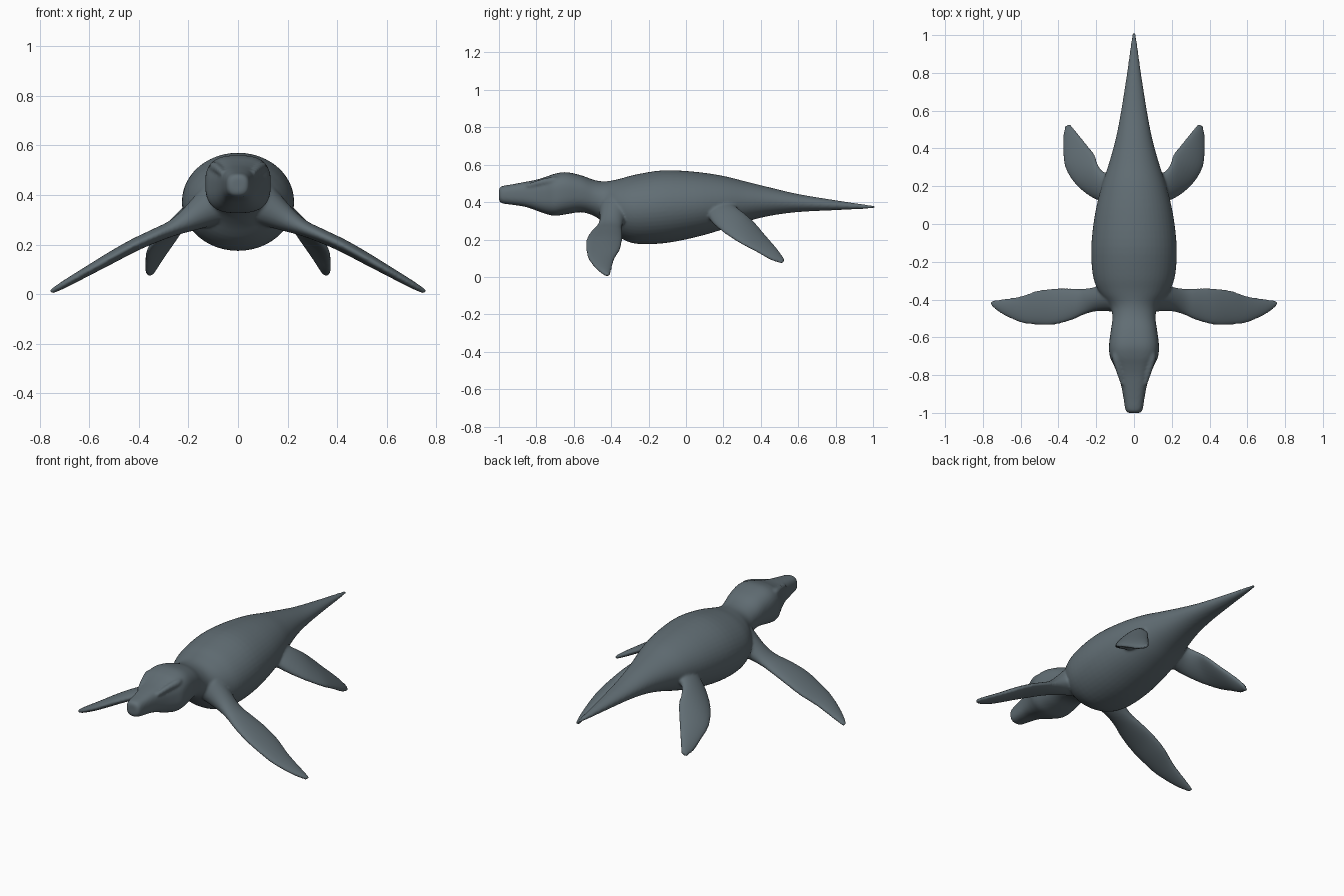
import bpy, bmesh, math
from mathutils import Vector

cube = bpy.data.objects.get("Cube")
if cube:
    bpy.data.objects.remove(cube, do_unlink=True)


def smooth_rows(rows, steps=4):
    """Catmull-Rom interpolation of a list of equal-length number rows."""
    result = []
    last = len(rows) - 1
    for i in range(last):
        a, b = rows[max(i - 1, 0)], rows[i]
        c, d = rows[i + 1], rows[min(i + 2, last)]
        for s in range(steps):
            t = s / steps
            result.append([
                q + 0.5 * t * (r - p + t * (2 * p - 5 * q + 4 * r - w + t * (3 * (q - r) + w - p)))
                for p, q, r, w in zip(a, b, c, d)])
    result.append(list(rows[-1]))
    return result


def loft(bm, rings):
    """Skin closed rings of points and cap both ends."""
    loops = [[bm.verts.new(point) for point in ring] for ring in rings]
    count = len(loops[0])
    for lower, upper in zip(loops, loops[1:]):
        for k in range(count):
            n = (k + 1) % count
            bm.faces.new((lower[k], lower[n], upper[n], upper[k]))
    bm.faces.new(loops[0][::-1])
    bm.faces.new(loops[-1])


def rounded(value, power):
    return math.copysign(abs(value) ** (2 / power), value)


def body_ring(row, sides=48):
    y, top, bottom, half_width, power = row
    ring = []
    for k in range(sides):
        angle = math.tau * k / sides
        x = half_width * rounded(math.cos(angle), power)
        z = (top + bottom) / 2 + (top - bottom) / 2 * rounded(math.sin(angle), power)
        ring.append((x, y, z))
    return ring


def add_limb(bm, rows, sides=24):
    """Blade of elliptical sections: centre, half chord vector, half thickness; on both sides."""
    rows = smooth_rows(rows)
    centres = [Vector(row[:3]) for row in rows]
    for mirror in (1, -1):
        rings = []
        for i, row in enumerate(rows):
            span = centres[min(i + 1, len(rows) - 1)] - centres[max(i - 1, 0)]
            chord = Vector(row[3:6])
            thick = chord.cross(span).normalized() * row[6]
            ring = []
            for k in range(sides):
                angle = math.tau * k / sides
                point = centres[i] + chord * math.cos(angle) + thick * math.sin(angle)
                ring.append((point.x * mirror, point.y, point.z))
            rings.append(ring)
        loft(bm, rings)


# Head, trunk and tail: y, top, bottom, half width, squareness
body_rows = [
    (-1, .47, .41, .03, 2.5),
    (-.985, .485, .394, .045, 2.6),
    (-.93, .495, .386, .054, 2.8),
    (-.86, .508, .375, .067, 2.8),
    (-.8, .52, .355, .085, 2.8),
    (-.75, .535, .337, .106, 2.8),
    (-.7, .552, .327, .128, 2.8),
    (-.64, .56, .335, .132, 2.7),
    (-.56, .543, .346, .122, 2.5),
    (-.49, .518, .325, .114, 2.2),
    (-.43, .511, .28, .13, 2),
    (-.36, .523, .215, .185, 2),
    (-.27, .547, .178, .218, 2),
    (-.12, .57, .18, .226, 2),
    (.05, .562, .212, .207, 2),
    (.2, .54, .255, .172, 2),
    (.32, .51, .295, .133, 2),
    (.45, .478, .327, .097, 2),
    (.6, .443, .347, .068, 2),
    (.8, .41, .357, .037, 2),
    (.95, .388, .364, .017, 2),
    (1.01, .38, .368, .008, 2),
]

# Front flippers: x, y, z, half chord, half thickness
front_rows = [
    (.1, -.38, .36, .085, .085),
    (.19, -.395, .305, .066, .052),
    (.26, -.41, .268, .068, .033),
    (.33, -.425, .238, .084, .028),
    (.42, -.437, .197, .096, .026),
    (.51, -.443, .148, .091, .024),
    (.6, -.452, .097, .07, .02),
    (.7, -.437, .04, .039, .015),
    (.755, -.42, .009, .013, .009),
]
front_flippers = [(x, y, z, 0, chord, 0, thick) for x, y, z, chord, thick in front_rows]

# Hind flippers: centre, half chord vector, half thickness
hind_flippers = [
    (.1, .18, .37, .04, -.07, -.03, .06),
    (.19, .207, .33, .032, -.065, -.04, .036),
    (.25, .262, .285, .056, -.055, -.05, .026),
    (.285, .33, .235, .077, -.036, -.055, .023),
    (.312, .4, .18, .062, -.02, -.045, .02),
    (.338, .47, .122, .036, -.014, -.03, .016),
    (.35, .522, .082, .013, -.005, -.01, .009),
]

# Brow ridges along the upper corners of the head
brow_ridges = [
    (.08, -.63, .515, .012, 0, 0, .012),
    (.094, -.7, .514, .022, 0, 0, .022),
    (.08, -.77, .505, .018, 0, 0, .018),
    (.058, -.85, .485, .012, 0, 0, .012),
]

bm = bmesh.new()
loft(bm, [body_ring(row) for row in smooth_rows(body_rows)])
for limb in (front_flippers, hind_flippers, brow_ridges):
    add_limb(bm, limb)
bmesh.ops.recalc_face_normals(bm, faces=bm.faces)
mesh = bpy.data.meshes.new("swimmer_body")
bm.to_mesh(mesh)
bm.free()

skin = bpy.data.materials.new("slate_grey_skin")
skin.use_nodes = True
colour = (.12, .155, .175, 1)
skin.diffuse_color = colour
skin.node_tree.nodes["Principled BSDF"].inputs["Base Color"].default_value = colour
mesh.materials.append(skin)

body = bpy.data.objects.new("body_and_flippers", mesh)
bpy.context.collection.objects.link(body)

# Fuse the shells into one skin and soften the joins
fuse = body.modifiers.new("fuse", 'REMESH')
fuse.mode = 'VOXEL'
fuse.voxel_size = .007
fuse.use_smooth_shade = True
soften = body.modifiers.new("soften", 'SMOOTH')
soften.factor = .5
soften.iterations = 6
